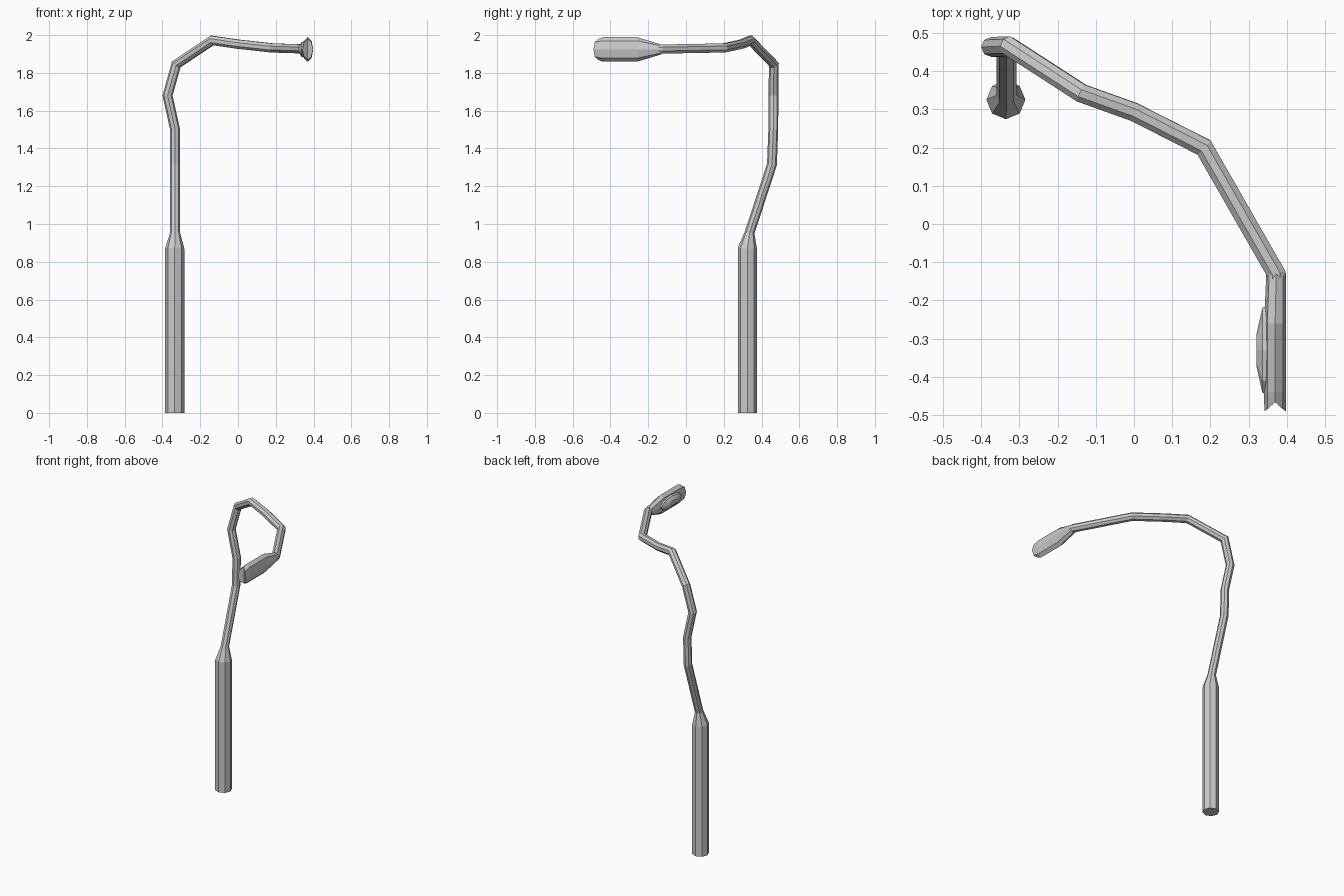
import bpy, bmesh, math
from mathutils import Vector

if "Cube" in bpy.data.objects:
    bpy.data.objects.remove(bpy.data.objects["Cube"])

ANG = [k * math.pi / 4 for k in range(8)]


def make(name, rings, cap_start=True, cap_end=True, split_end=False):
    """Skin a list of 8-point rings into a closed flat-faced object."""
    bm = bmesh.new()
    vs = [[bm.verts.new(p) for p in r] for r in rings]
    for a, b in zip(vs, vs[1:]):
        for i in range(8):
            j = (i + 1) % 8
            bm.faces.new((a[i], a[j], b[j], b[i]))
    if cap_start:
        bm.faces.new(vs[0][::-1])
    e = vs[-1]
    if split_end:  # cap made of strips running top to bottom
        for f in ((0, 1, 7), (1, 2, 6, 7), (2, 3, 5, 6), (3, 4, 5)):
            bm.faces.new([e[i] for i in f])
    elif cap_end:
        bm.faces.new(e)
    bmesh.ops.recalc_face_normals(bm, faces=bm.faces)
    me = bpy.data.meshes.new(name)
    bm.to_mesh(me)
    bm.free()
    ob = bpy.data.objects.new(name, me)
    bpy.context.collection.objects.link(ob)
    return ob


def sweep(points):
    """Mitred octagonal rings along (x, y, z, radius) points."""
    P = [Vector(p[:3]) for p in points]
    d = [(b - a).normalized() for a, b in zip(P, P[1:])]
    ring = [Vector((math.cos(a), math.sin(a), 0)) for a in ANG]
    out = []
    for i, p in enumerate(P):
        d0, d1 = d[max(i - 1, 0)], d[min(i, len(d) - 1)]
        n = (d0 + d1).normalized()
        r = points[i][3]
        out.append([p + r * (v - d0 * (v.dot(n) / d0.dot(n))) for v in ring])
        q = d0.rotation_difference(d1)
        ring = [q @ v for v in ring]
    return out


# post and crooked arm
R = 0.026
make("post_and_arm", sweep([
    (-.335, .325, 0, .051), (-.335, .325, .87, .051), (-.333, .337, .955, R),
    (-.333, .455, 1.315, R), (-.333, .462, 1.50, R), (-.373, .463, 1.68, R),
    (-.327, .465, 1.845, R), (-.137, .342, 1.972, R), (0, .293, 1.952, R),
    (.183, .2, 1.932, R), (.372, -.13, 1.926, R), (.372, -.145, 1.925, R)]))

# lamp head, turned on its side, with a rounded tip
CX, CZ = .369, 1.924


def head_ring(y, hx, hz, curve=0.0, cx=CX):
    return [Vector((cx + hx * math.cos(a), y + curve * math.sin(a) ** 4,
                    CZ + hz * math.sin(a))) for a in ANG]


make("lamp_head", [
    head_ring(-.13, .026, .026, cx=.372), head_ring(-.26, .029, .065),
    head_ring(-.44, .029, .065), head_ring(-.49, .028, .054, .024)],
    split_end=True)


# lens bulging from the -x side of the head
def lens_ring(x, hy, hz):
    return [Vector((x, -.33 + hy * math.cos(a), CZ + hz * math.sin(a))) for a in ANG]


make("lens", [lens_ring(.356, .118, .046), lens_ring(.336, .112, .038),
              lens_ring(.321, .045, .017)])
